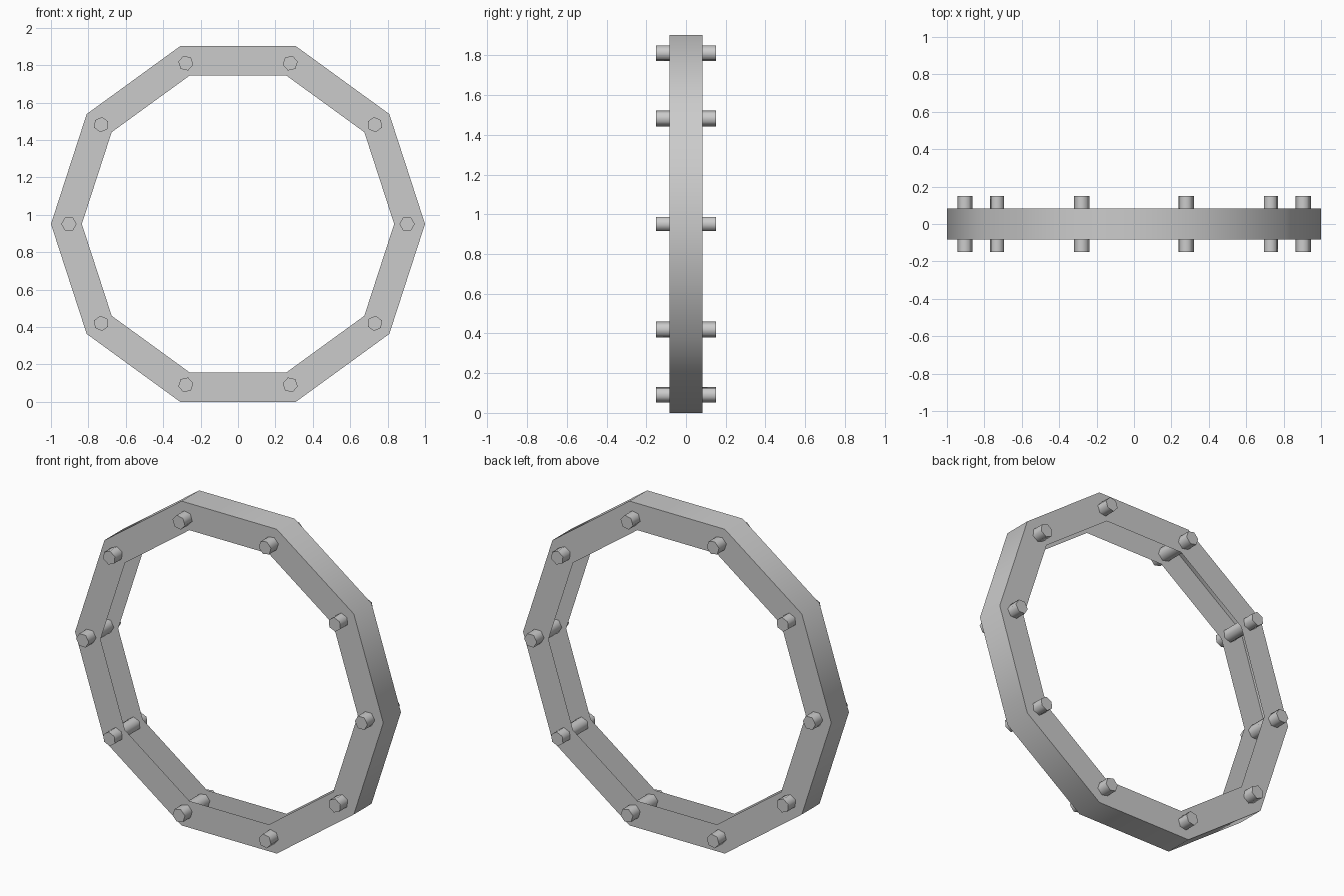
import bpy
import bmesh
from math import cos, sin, radians, pi

if "Cube" in bpy.data.objects:
    bpy.data.objects.remove(bpy.data.objects["Cube"])

SIDES = 10
OUTER, INNER = 1.0, 0.835      # corner radii of the ring
HALF_DEPTH = 0.082
CENTRE_Z = OUTER * cos(pi / SIDES)
PIN_ORBIT, PIN_RADIUS, PIN_HALF = 0.904, 0.041, 0.15


def finish(name, bm, angle):
    mesh = bpy.data.meshes.new(name)
    bm.to_mesh(mesh)
    bm.free()
    obj = bpy.data.objects.new(name, mesh)
    bpy.context.collection.objects.link(obj)
    bpy.ops.object.select_all(action='DESELECT')
    obj.select_set(True)
    bpy.context.view_layer.objects.active = obj
    bpy.ops.object.shade_smooth_by_angle(angle=radians(angle))
    return obj


def polygon_loop(bm, cx, cz, radius, y, sides, turn=0.0):
    return [bm.verts.new((cx + radius * cos(turn + 2 * pi * i / sides), y,
                          cz + radius * sin(turn + 2 * pi * i / sides)))
            for i in range(sides)]


def bridge(bm, a, b):
    n = len(a)
    for i in range(n):
        j = (i + 1) % n
        bm.faces.new((a[i], a[j], b[j], b[i]))


# Ten-sided channel ring: two side plates and an outer wall, open to the inside
bm = bmesh.new()
profile = [(INNER, HALF_DEPTH), (OUTER, HALF_DEPTH),
           (OUTER, -HALF_DEPTH), (INNER, -HALF_DEPTH)]
loops = [polygon_loop(bm, 0, CENTRE_Z, r, y, SIDES) for r, y in profile]
for a, b in zip(loops, loops[1:]):
    bridge(bm, a, b)
bm.normal_update()
# Make the outer wall face outward, and the plates with it
wall = max(bm.faces, key=lambda f: f.calc_center_median().x)
if wall.normal.x < 0:
    bmesh.ops.reverse_faces(bm, faces=bm.faces[:])
finish("channel_ring", bm, 40)

# Hexagonal pins through both plates, one at each corner
for k in range(SIDES):
    turn = 2 * pi * k / SIDES
    cx, cz = PIN_ORBIT * cos(turn), CENTRE_Z + PIN_ORBIT * sin(turn)
    bm = bmesh.new()
    front, back = [polygon_loop(bm, cx, cz, PIN_RADIUS, y, 6, turn)
                   for y in (-PIN_HALF, PIN_HALF)]
    bridge(bm, front, back)
    bm.faces.new(front)
    bm.faces.new(back)
    bmesh.ops.recalc_face_normals(bm, faces=bm.faces[:])
    finish(f"hex_pin_{k + 1}", bm, 65)
